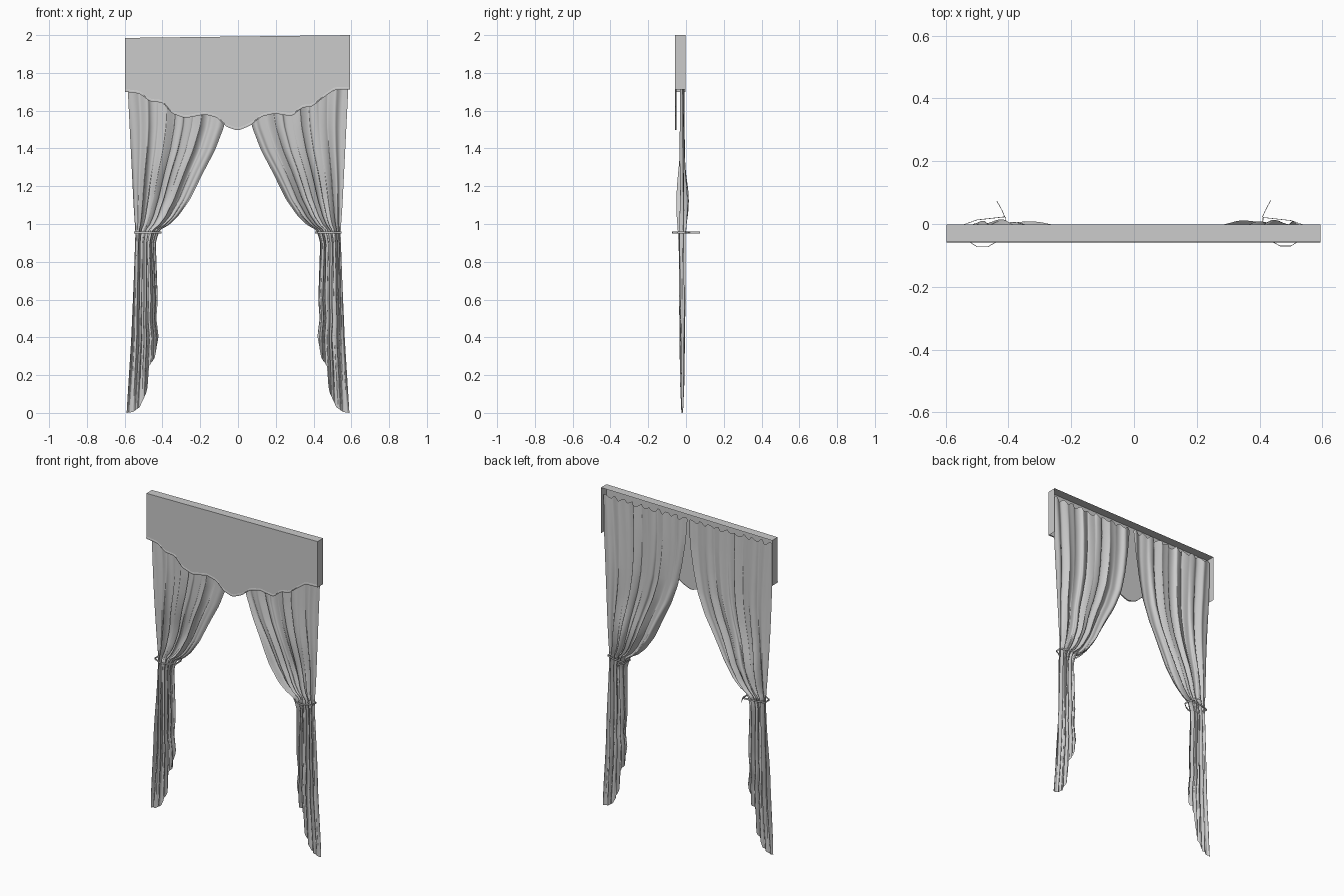
import bpy, bmesh, math
from mathutils import Vector

cube = bpy.data.objects.get("Cube")
if cube:
    bpy.data.objects.remove(cube)


def material(name, rgb):
    m = bpy.data.materials.new(name)
    m.use_nodes = True
    m.diffuse_color = (*rgb, 1)
    m.node_tree.nodes["Principled BSDF"].inputs["Base Color"].default_value = (*rgb, 1)
    return m


GREY = material("cloth grey", (0.6, 0.6, 0.6))


def make(name, verts, faces, smooth=None):
    me = bpy.data.meshes.new(name)
    me.from_pydata(verts, [], faces)
    me.materials.append(GREY)
    ob = bpy.data.objects.new(name, me)
    bpy.context.collection.objects.link(ob)
    if smooth:
        bpy.ops.object.select_all(action='DESELECT')
        ob.select_set(True)
        bpy.context.view_layer.objects.active = ob
        bpy.ops.object.shade_smooth_by_angle(angle=math.radians(smooth))
    return ob


def strip(rows):
    """Quads joining equally long rows of points."""
    n = len(rows[0])
    verts = [p for row in rows for p in row]
    faces = [(j * n + i, j * n + i + 1, (j + 1) * n + i + 1, (j + 1) * n + i)
             for j in range(len(rows) - 1) for i in range(n - 1)]
    return verts, faces


def lerp(points, t):
    """Piecewise linear lookup in a list of (key, value), keys rising."""
    if t <= points[0][0]:
        return points[0][1]
    for (a, p), (b, q) in zip(points, points[1:]):
        if t <= b:
            return p + (q - p) * (t - a) / (b - a)
    return points[-1][1]


def soft(points, t, r):
    return sum(lerp(points, t + k * r) for k in (-1, -.5, 0, .5, 1)) / 5


# Pelmet: top board, end returns and scalloped front sheet
FRONT, BACK = -0.057, -0.002
LEFT, RIGHT = -0.597, 0.593
SCALLOP = [(LEFT, 1.70), (-.52, 1.69), (-.466, 1.648), (-.40, 1.643), (-.35, 1.585),
           (-.28, 1.56), (-.175, 1.58), (-.11, 1.563), (-.063, 1.515), (0, 1.494),
           (.063, 1.52), (.127, 1.57), (.196, 1.585), (.286, 1.57), (.34, 1.617),
           (.39, 1.62), (.46, 1.675), (.51, 1.71), (RIGHT, 1.712)]


def top_z(x):
    return 1.9925 + 0.0125 * x


N = 120
xs = [LEFT + (RIGHT - LEFT) * i / N for i in range(N + 1)]
hem_line = [(x, soft(SCALLOP, x, 0.012)) for x in xs]
make("pelmet_front", *strip([[(x, FRONT, z) for x, z in hem_line],
                             [(x, FRONT, top_z(x)) for x in xs]]))
make("pelmet_top", *strip([[(x, FRONT, top_z(x)) for x in (LEFT, RIGHT)],
                           [(x, BACK, top_z(x)) for x in (LEFT, RIGHT)]]))
for name, x, z in (("pelmet_right_end", LEFT, 1.70), ("pelmet_left_end", RIGHT, 1.712)):
    make(name, *strip([[(x, FRONT, z), (x, BACK, z)],
                       [(x, FRONT, top_z(x)), (x, BACK, top_z(x))]]))

# Narrow turned hem along the scalloped edge
make("pelmet_hem", *strip([[(x, FRONT + dy, z + dz) for x, z in hem_line]
                           for dy, dz in ((0, .014), (-.002, .008), (0, 0), (.006, .002))]), smooth=40)

# Curtains: pleated sheets gathered at the tie, given for the +x side
TIE = 0.955
OUTER = [(0, .59), (.4, .565), (.7, .552), (TIE, .543), (1.1, .553), (1.7, .583), (1.96, .585)]
INNER = [(.25, .425), (.4, .42), (.5, .432), (.6, .425), (.75, .43), (.9, .435), (TIE, .42),
         (.975, .405), (.99, .37), (1.04, .317), (1.13, .254), (1.28, .18), (1.39, .122),
         (1.515, .074), (1.65, .045), (1.8, .022), (1.96, .008)]
HEM = [(0, 0), (.2, .005), (.41, .03), (.6, .1), (.66, .14), (.70, .25), (.88, .29), (1, .41)]
FOLD = [(0, .004), (.15, .010), (.5, .014), (TIE, .016), (1.05, .018), (1.3, .013),
        (1.7, .010), (1.96, .008)]


def cloth_point(u, z, side):
    pleat = u + .02 * math.sin(5 * z + 3 * side)
    wave = (.75 * math.sin(math.tau * 5.5 * pleat + side)
            + .4 * math.sin(math.tau * 9 * pleat + 1.5 * side + 2 * z))
    # Below the tie the cloth keeps its width, above it the drape sags backwards
    sag = math.exp(-((z - 1.13) / .13) ** 2) * math.sin(math.pi * min(1, u * 1.05)) if z > TIE else 0
    lip = math.exp(-((1 - u) / .05) ** 2) * math.exp(-((z - 1.15) / .2) ** 2)
    y = -.02 + lerp(FOLD, z) * wave + .018 * sag - .012 * lip
    o, i = soft(OUTER, z, .02), soft(INNER, z, .008)
    x = o + (i - o) * u
    x += .006 * math.sin(math.tau * 5.5 * pleat * 2) * math.sin(math.pi * u) * min(1, z)
    return (side * x, min(max(y, -.05), .025), z)


def curtain(name, side):
    cols, up, low = 110, 46, 34
    us = [c / cols for c in range(cols + 1)]
    rows = []
    for r in range(low):
        rows.append([cloth_point(u, lerp(HEM, u) + (TIE - lerp(HEM, u)) * r / low, side) for u in us])
    for r in range(up + 1):
        s = (r / up) ** 1.6
        rows.append([cloth_point(u, TIE + s * (.995 + .01 * math.sin(60 * u)), side) for u in us])
    make(name, *strip(rows), smooth=80)


# Tie bands: loop around the bundle with a short tail to the wall
LOOP = [(.41, .022), (.408, -.03), (.44, -.057), (.465, -.071), (.50, -.071),
        (.525, -.055), (.548, -.045), (.548, -.005), (.50, .012), (.41, .022)]


def band(name, side, path):
    rows = [[(side * x, y, TIE + h) for x, y in path] for h in (-.005, .005)]
    ob = make(name, *strip(rows))
    mod = ob.modifiers.new("thickness", 'SOLIDIFY')
    mod.thickness = 0.002


for label, side in (("right", -1), ("left", 1)):
    curtain(label + "_curtain", side)
    band(label + "_tie_loop", side, LOOP)
    band(label + "_tie_tail", side, [(.41, .022), (.42, .045), (.436, .074)])
